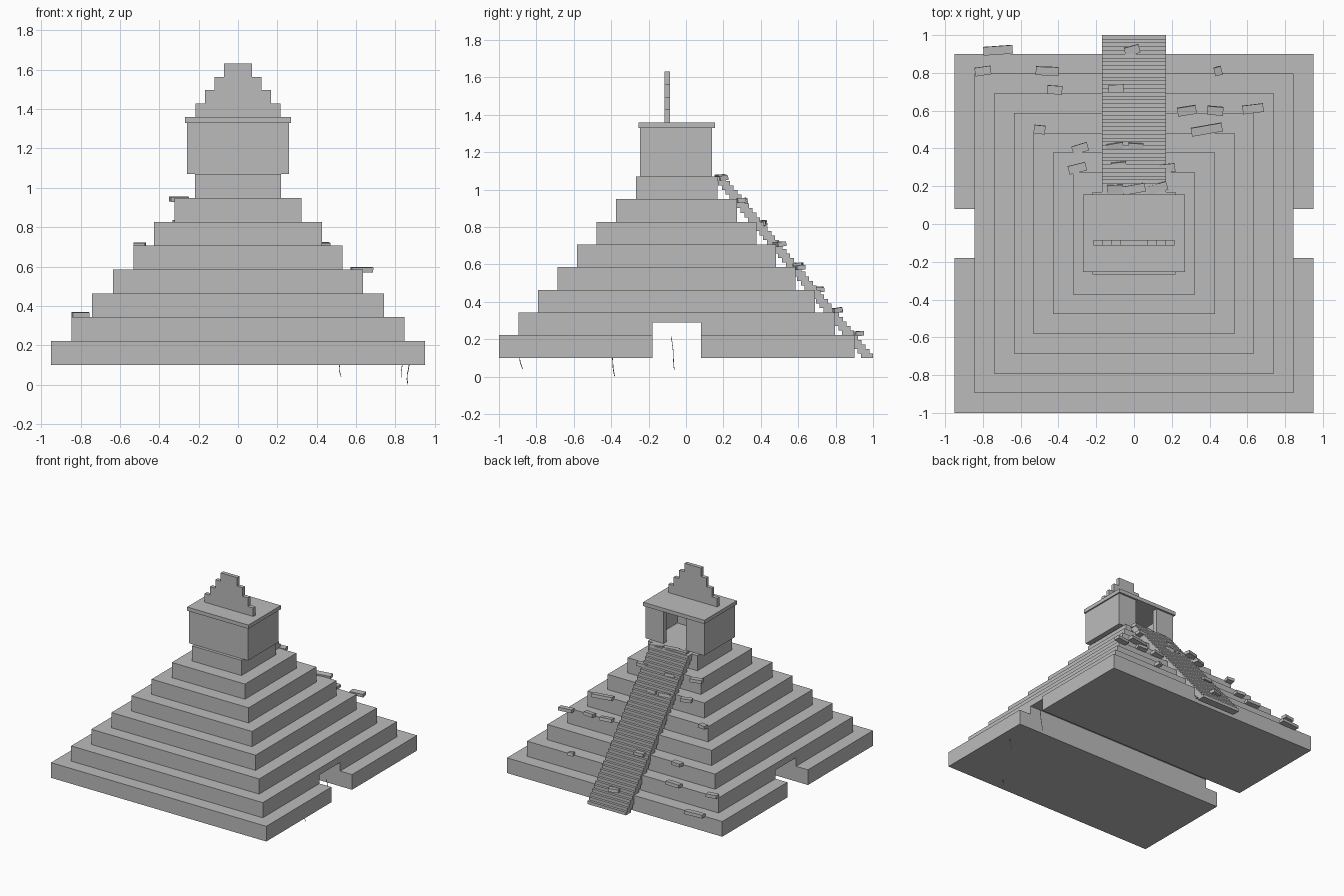
import bpy, bmesh, math, random
from mathutils import Matrix, Vector

random.seed(4)
if "Cube" in bpy.data.objects:
    bpy.data.objects.remove(bpy.data.objects["Cube"], do_unlink=True)

stone = bpy.data.materials.new("grey_stone")
stone.use_nodes = True
GREY = (0.5, 0.5, 0.5, 1)
stone.diffuse_color = GREY
stone.node_tree.nodes["Principled BSDF"].inputs["Base Color"].default_value = GREY


def finish(name, bm):
    bmesh.ops.recalc_face_normals(bm, faces=bm.faces)
    mesh = bpy.data.meshes.new(name)
    bm.to_mesh(mesh)
    bm.free()
    mesh.materials.append(stone)
    obj = bpy.data.objects.new(name, mesh)
    bpy.context.collection.objects.link(obj)
    return obj


def add_box(bm, centre, size, rot=Matrix()):
    bmesh.ops.create_cube(bm, size=1, matrix=Matrix.Translation(centre) @ rot @ Matrix.Diagonal((*size, 1)))


def box(name, x, y, z):
    """Box from its (low, high) range on each axis."""
    bm = bmesh.new()
    spans = (x, y, z)
    add_box(bm, [(a + b) / 2 for a, b in spans], [b - a for a, b in spans])
    return finish(name, bm)


def prism(name, profile, place, low, high):
    """Profile placed by a function of (u, v, depth) and extruded from low to high."""
    bm = bmesh.new()
    face = bm.faces.new([bm.verts.new(place(u, v, low)) for u, v in profile])
    out = bmesh.ops.extrude_face_region(bm, geom=[face])
    shift = Vector(place(0, 0, high)) - Vector(place(0, 0, low))
    bmesh.ops.translate(bm, vec=shift, verts=[g for g in out["geom"] if isinstance(g, bmesh.types.BMVert)])
    return finish(name, bm)


# Stepped tiers; a passage runs across the lowest two
BASE, RISE, INSET, MID = 0.10, 0.1212, 0.1045, -0.05
PASS_FRONT, PASS_BACK, PASS_TOP = -0.18, 0.08, 0.29
for i in range(8):
    half = 0.95 - INSET * i
    z0, z1 = BASE + RISE * i, BASE + RISE * (i + 1)
    x = (-half, half)
    front, back = MID - half, MID + half
    if i == 0:
        box("base_front", x, (front, PASS_FRONT), (z0, z1))
        box("base_back", x, (PASS_BACK, back), (z0, z1))
    elif i == 1:
        arch = [(front, z0), (PASS_FRONT, z0), (PASS_FRONT, PASS_TOP), (PASS_BACK, PASS_TOP),
                (PASS_BACK, z0), (back, z0), (back, z1), (front, z1)]
        prism("tier_2", arch, lambda u, v, d: (d, u, v), *x)
    else:
        box(f"tier_{i + 1}", x, (front, back), (z0, z1))

# Temple walls with a full-height doorway at the back
W, F, B, T, D = 0.26, -0.245, 0.14, 0.04, 0.10
right_half = [(D, B), (W, B), (W, F)]
inner_half = [(W - T, F + T), (W - T, B - T), (D, B - T)]
mirror = lambda pts: [(-u, v) for u, v in reversed(pts)]
outline = right_half + mirror(right_half) + mirror(inner_half) + inner_half
prism("temple_walls", outline, lambda u, v, d: (u, v, d), 1.07, 1.33)
box("temple_roof", (-0.27, 0.27), (-0.255, 0.155), (1.33, 1.36))

# Stepped roof comb
half_comb = []
for k, w in enumerate((0.215, 0.168, 0.12, 0.072)):
    half_comb += [(w, 1.36 + 0.068 * k), (w, 1.36 + 0.068 * (k + 1))]
prism("roof_comb", half_comb + mirror(half_comb), lambda u, v, d: (u, d, v), -0.115, -0.085)

# Staircase of overlapping slabs
STEPS = 40
bm = bmesh.new()
for k in range(STEPS):
    t = k / (STEPS - 1)
    add_box(bm, (0, 0.968 - 0.785 * t, 0.112 + 0.946 * t), (0.34, 0.064, 0.0245))
finish("staircase", bm)

# Fallen blocks lying on the back ledges: x, y, length, turn in degrees
blocks = [(-.72, .92, .155, 4), (-.80, .81, .085, 8), (-.46, .81, .12, -2), (-.42, .71, .08, -4),
          (-.095, .715, .08, 3), (-.01, .92, .08, 15), (.445, .81, .04, 15), (.28, .60, .10, 9),
          (.43, .60, .085, -5), (.63, .61, .11, 7), (.385, .50, .165, 10), (-.50, .50, .06, -6),
          (-.285, .40, .085, 17), (-.30, .295, .095, 14), (.175, .295, .085, 6), (-.10, .405, .09, 10),
          (.01, .405, .08, -3), (-.08, .305, .08, 6), (-.10, .185, .085, 2), (.0, .185, .12, 10),
          (.125, .19, .105, 16)]
bm = bmesh.new()
for x, y, length, turn in blocks:
    z = 0.23 + (0.92 - y) * 1.14
    rot = Matrix.Rotation(math.radians(turn), 4, "Z") @ Matrix.Rotation(random.uniform(0.03, 0.18), 4, "X")
    add_box(bm, (x, y, z), (length, 0.045, 0.025), rot)
finish("fallen_blocks", bm)

# Thin roots hanging under the base
for n, (x, y, top, low) in enumerate([(.835, -.07, .215, .035), (.865, -.39, .13, 0), (.52, -.885, .13, .04)]):
    curve = bpy.data.curves.new("hanging_root", "CURVE")
    curve.dimensions = "3D"
    curve.bevel_depth = 0.002
    curve.bevel_resolution = 0
    line = curve.splines.new("POLY")
    line.points.add(5)
    for k, p in enumerate(line.points):
        t = k / 5
        sway = 0.006 * math.sin(5 * t + n)
        p.co = (x + sway, y - 0.01 + 0.02 * t + sway / 2, top + (low - top) * t, 1)
    curve.materials.append(stone)
    bpy.context.collection.objects.link(bpy.data.objects.new(f"hanging_root_{n + 1}", curve))
